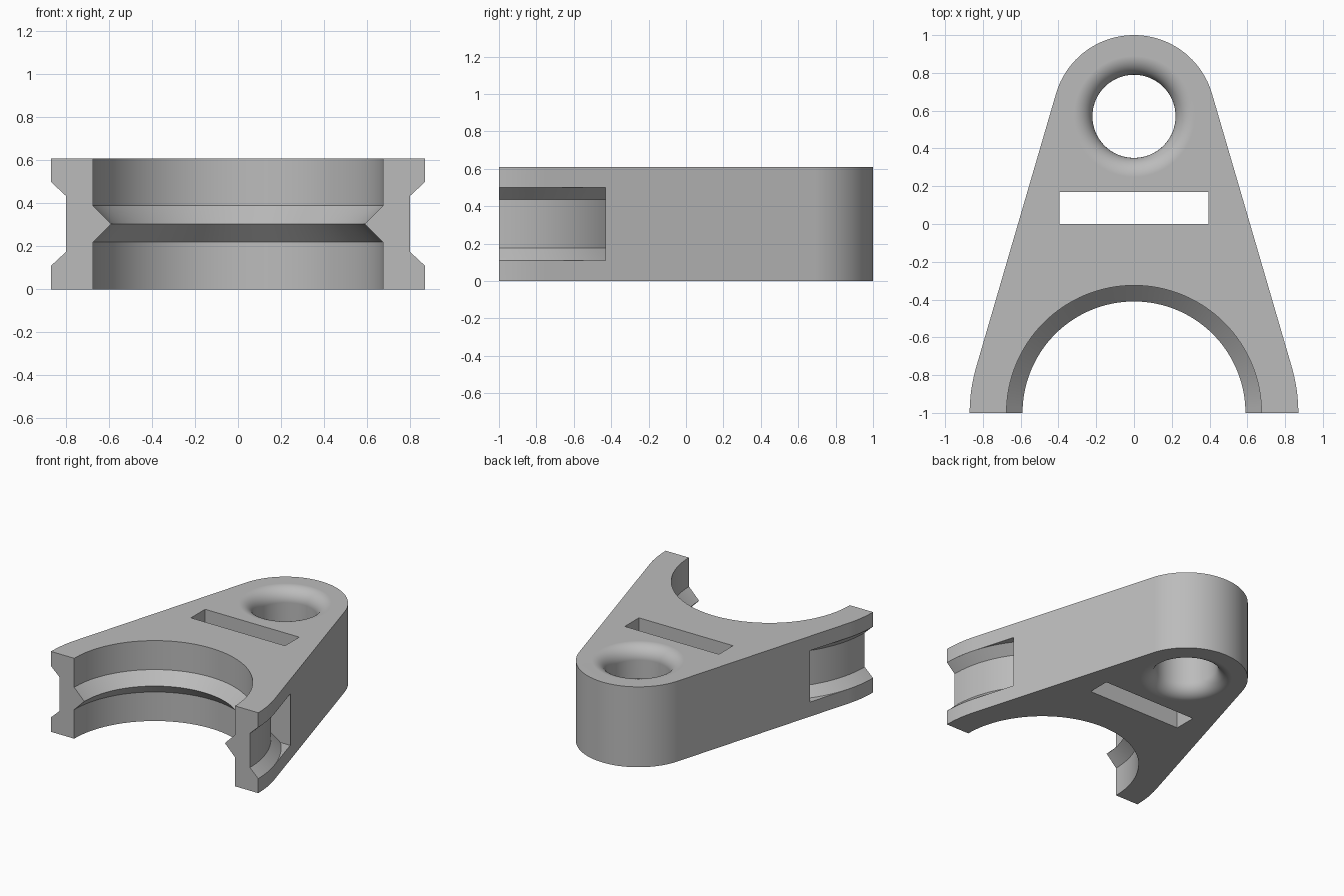
import bpy, bmesh, math
from mathutils import Vector

if "Cube" in bpy.data.objects:
    bpy.data.objects.remove(bpy.data.objects["Cube"])

H = 0.61            # thickness
BORE_Y = -1.0       # axis of the large half bore
HOLE_Y = 0.57       # axis of the small through hole
MID = H / 2

grey = bpy.data.materials.new("plain_grey")
grey.use_nodes = True
grey.diffuse_color = (0.5, 0.5, 0.5, 1)
grey.node_tree.nodes["Principled BSDF"].inputs["Base Color"].default_value = (0.5, 0.5, 0.5, 1)


def finish(name, bm):
    bmesh.ops.recalc_face_normals(bm, faces=bm.faces)
    mesh = bpy.data.meshes.new(name)
    bm.to_mesh(mesh)
    bm.free()
    mesh.materials.append(grey)
    obj = bpy.data.objects.new(name, mesh)
    bpy.context.collection.objects.link(obj)
    return obj


def prism(name, outline, z0, z1):
    """Extrude a flat outline from z0 to z1."""
    bm = bmesh.new()
    face = bm.faces.new([bm.verts.new((x, y, z0)) for x, y in outline])
    geom = bmesh.ops.extrude_face_region(bm, geom=[face])["geom"]
    verts = [v for v in geom if isinstance(v, bmesh.types.BMVert)]
    bmesh.ops.translate(bm, verts=verts, vec=(0, 0, z1 - z0))
    return finish(name, bm)


def box(name, x0, x1, y0, y1, z0, z1):
    return prism(name, [(x0, y0), (x1, y0), (x1, y1), (x0, y1)], z0, z1)


def lathe(name, profile, y, closed=False, steps=96):
    """Turn an (r, z) profile round a vertical axis at (0, y)."""
    bm = bmesh.new()
    rings = []
    for i in range(steps):
        a = math.tau * i / steps
        rings.append([bm.verts.new((r * math.cos(a), y + r * math.sin(a), z)) for r, z in profile])
    n = len(profile)
    for i in range(steps):
        p, q = rings[i], rings[(i + 1) % steps]
        for j in range(n if closed else n - 1):
            k = (j + 1) % n
            bm.faces.new((p[j], q[j], q[k], p[k]))
    if not closed:
        for j in (0, n - 1):
            bm.faces.new([ring[j] for ring in rings])
    return finish(name, bm)


def boolean(target, cutter, operation="DIFFERENCE"):
    mod = target.modifiers.new(operation.lower(), "BOOLEAN")
    mod.operation = operation
    mod.solver = "EXACT"
    mod.object = cutter
    bpy.context.view_layer.objects.active = target
    bpy.ops.object.modifier_apply(modifier=mod.name)
    bpy.data.objects.remove(cutter)


# Tapered plate: two arcs joined by their common tangents
R_END, R_BASE = 0.43, 0.87
tilt = math.asin((R_BASE - R_END) / (HOLE_Y - BORE_Y))


def arc(radius, y, a0, a1, steps):
    angles = [a0 + (a1 - a0) * i / steps for i in range(steps + 1)]
    return [(radius * math.cos(a), y + radius * math.sin(a)) for a in angles]


outline = (arc(R_BASE, BORE_Y, 0, tilt, 8)
           + arc(R_END, HOLE_Y, tilt, math.pi - tilt, 48)
           + arc(R_BASE, BORE_Y, math.pi - tilt, math.pi, 8))
body = prism("clamp_body", outline, 0, H)

# Half bore with a V-shaped inner rib
bore = [(0.675, -0.1), (0.675, MID - 0.085), (0.59, MID),
        (0.675, MID + 0.085), (0.675, H + 0.1)]
boolean(body, lathe("bore_cutter", bore, BORE_Y, steps=128))

# Through hole with rounded rims
R_HOLE, FILLET = 0.22, 0.1
rim = []
for i in range(11):
    a = math.pi / 2 * i / 10
    rim.append((R_HOLE + FILLET * (1 - math.cos(a)), H - FILLET + FILLET * math.sin(a)))
top = rim + [(R_HOLE + FILLET, H + 0.1)]
bottom = [(r, H - z) for r, z in reversed(top)]
boolean(body, lathe("hole_cutter", bottom + top, HOLE_Y))

# Strap slot
boolean(body, box("slot_cutter", -0.395, 0.395, 0, 0.17, -0.1, H + 0.1))

# Chamfered outer groove, stopped by a flat wall
groove = [(0.8, MID - 0.13), (0.8, MID + 0.13), (0.87, MID + 0.195),
          (1.3, MID + 0.195), (1.3, MID - 0.195), (0.87, MID - 0.195)]
groove_cutter = lathe("groove_cutter", groove, BORE_Y, closed=True, steps=128)
boolean(groove_cutter, box("groove_limit", -2, 2, -1.5, -0.43, -0.5, 1.5), "INTERSECT")
boolean(body, groove_cutter)

# Smooth curved walls, crisp edges
bpy.ops.object.select_all(action="DESELECT")
body.select_set(True)
bpy.context.view_layer.objects.active = body
bpy.ops.object.shade_smooth_by_angle(angle=math.radians(25))
weighted = body.modifiers.new("flat_face_normals", "WEIGHTED_NORMAL")
weighted.keep_sharp = True
